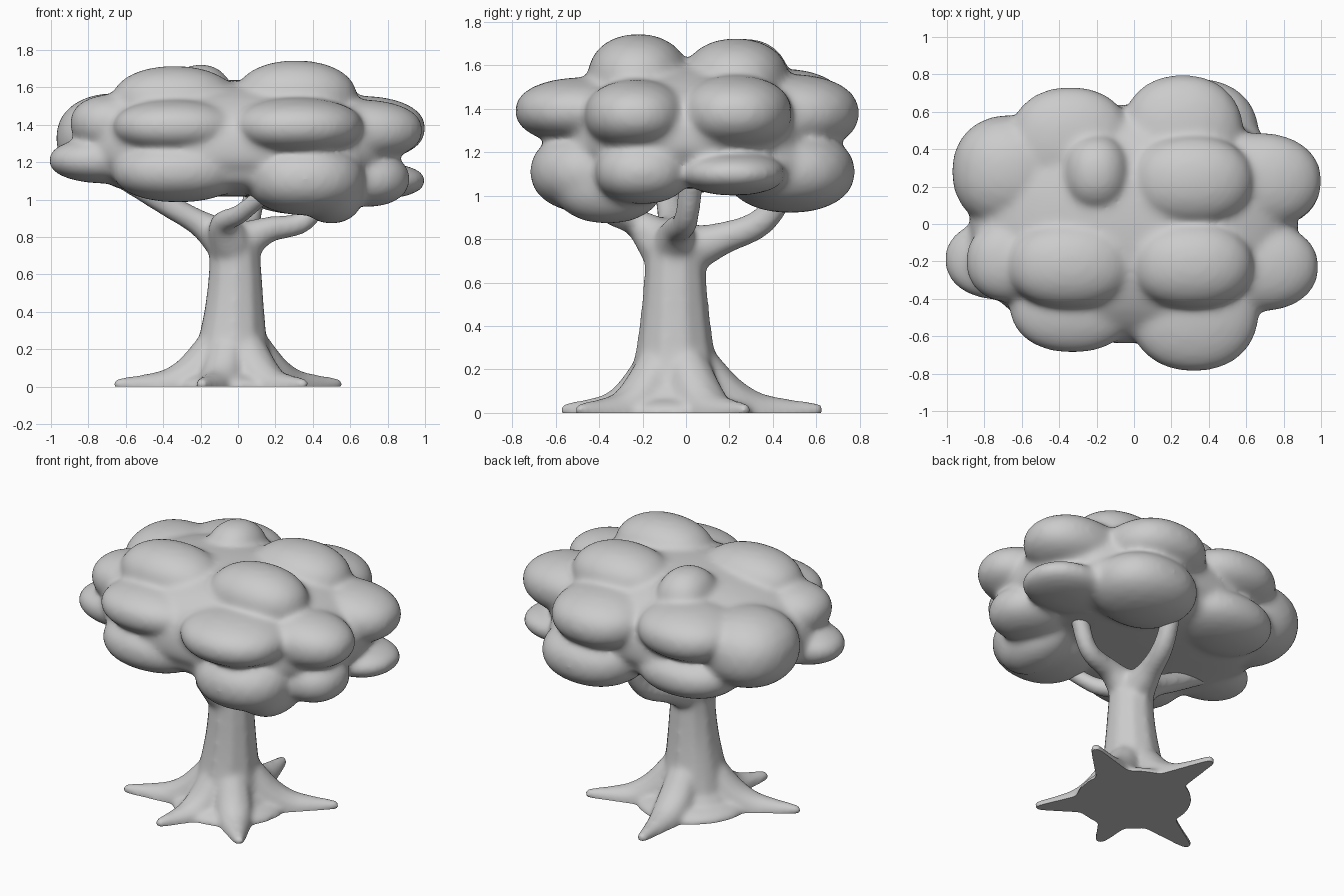
import bpy, bmesh
from mathutils import Vector


def blob(bm, c, r, p=2.0, seg=3):
    """Puffy ellipsoid: p > 2 makes it boxier."""
    vs = bmesh.ops.create_icosphere(bm, subdivisions=seg, radius=1)['verts']
    for v in vs:
        n = sum(abs(a) ** p for a in v.co) ** (1 / p)
        v.co = Vector([c[i] + r[i] * v.co[i] / n for i in range(3)])
    return vs


def limb(bm, pts, n=12):
    """Tapered limb: smooth chain of balls through (x, y, z, radius) points."""
    P = [Vector(p) for p in pts]
    P = [2 * P[0] - P[1]] + P + [2 * P[-1] - P[-2]]
    for i in range(1, len(P) - 2):
        a, b, c, d = P[i - 1:i + 3]
        for k in range(n + 1):
            t = k / n
            q = 0.5 * (2 * b + (c - a) * t + (2 * a - 5 * b + 4 * c - d) * t * t
                       + (3 * b - a - 3 * c + d) * t ** 3)
            r = max(q[3], 0.01)
            blob(bm, q[:3], (r, r, r), seg=2)


def fuse(bm, name, voxel, smooth, floor=None):
    """Weld all overlapping pieces into one smooth skin."""
    me = bpy.data.meshes.new(name)
    bm.to_mesh(me)
    bm.free()
    ob = bpy.data.objects.new(name, me)
    bpy.context.collection.objects.link(ob)
    m = ob.modifiers.new("weld", 'REMESH')
    m.mode = 'VOXEL'
    m.voxel_size = voxel
    s = ob.modifiers.new("soften", 'SMOOTH')
    s.factor, s.iterations = 0.5, smooth
    dg = bpy.context.evaluated_depsgraph_get()
    new = bpy.data.meshes.new_from_object(ob.evaluated_get(dg))
    ob.modifiers.clear()
    ob.data = new
    b = bmesh.new()
    b.from_mesh(new)
    if floor is not None:
        geom = b.verts[:] + b.edges[:] + b.faces[:]
        cut = bmesh.ops.bisect_plane(b, geom=geom, plane_co=(0, 0, floor),
                                     plane_no=(0, 0, 1), clear_inner=True)
        edges = [e for e in cut['geom_cut'] if isinstance(e, bmesh.types.BMEdge)]
        bmesh.ops.triangle_fill(b, edges=edges, use_beauty=True)
        bmesh.ops.recalc_face_normals(b, faces=b.faces[:])
    b.to_mesh(new)
    b.free()
    bpy.ops.object.select_all(action='DESELECT')
    ob.select_set(True)
    bpy.context.view_layer.objects.active = ob
    bpy.ops.object.shade_smooth_by_angle(angle=1.0)
    return ob


# Trunk with a flared foot
bm = bmesh.new()
limb(bm, [(-0.03, -0.05, 0.0, 0.25), (-0.03, -0.05, 0.2, 0.2), (-0.02, -0.05, 0.4, 0.168),
          (-0.015, -0.05, 0.6, 0.148), (-0.02, -0.05, 0.76, 0.14)])
blob(bm, (-0.03, -0.04, 0.0), (0.36, 0.36, 0.10))
blob(bm, (-0.03, -0.05, 0.0), (0.28, 0.28, 0.2))

# Roots, spreading from the trunk to five tips
for x, y in [(0.36, -0.5), (0.55, 0.28), (-0.1, 0.63), (-0.66, -0.27), (-0.2, -0.57)]:
    at = lambda t: (-0.02 + (x + 0.02) * t, -0.05 + (y + 0.05) * t)
    limb(bm, [(*at(0.14), 0.22, 0.11), (*at(0.32), 0.065, 0.125), (*at(0.52), 0.0, 0.105),
              (*at(0.75), 0.0, 0.068), (*at(0.96), 0.013, 0.036)])

# Branches reaching into the crown
for path in [
    [(-0.02, -0.02, 0.74, 0.125), (0.01, 0.16, 0.80, 0.08), (0.06, 0.36, 0.89, 0.066), (0.1, 0.5, 1.12, 0.06)],
    [(-0.05, -0.05, 0.77, 0.125), (-0.2, -0.06, 0.87, 0.075), (-0.4, -0.08, 0.985, 0.065), (-0.66, -0.1, 1.14, 0.06)],
    [(-0.01, -0.05, 0.75, 0.125), (0.15, -0.04, 0.835, 0.075), (0.36, 0.0, 0.89, 0.06), (0.47, 0.03, 1.1, 0.06)],
    [(-0.04, -0.09, 0.76, 0.125), (-0.08, -0.22, 0.87, 0.07), (0.02, -0.36, 0.93, 0.055), (0.2, -0.5, 1.08, 0.05)],
]:
    limb(bm, path)
fuse(bm, "trunk", 0.013, 25, floor=0.0)

# Crown core, flatter underneath
bm = bmesh.new()
for v in blob(bm, (0, 0, 1.25), (0.88, 0.64, 0.39), p=2.3, seg=4):
    if v.co.z < 1.25:
        v.co.z = 1.25 + (v.co.z - 1.25) * 0.6
blob(bm, (0, 0, 1.17), (0.74, 0.6, 0.155), p=3, seg=4)

# Crown lobes: centre, radii
lobes = [
    # top
    ((0.31, -0.22, 1.54), (0.33, 0.235, 0.205)), ((-0.34, -0.22, 1.52), (0.34, 0.235, 0.195)),
    ((0.31, 0.23, 1.53), (0.33, 0.245, 0.195)), ((-0.2, 0.27, 1.52), (0.18, 0.21, 0.205)),
    # front
    ((0.32, -0.47, 1.39), (0.35, 0.32, 0.155)), ((-0.33, -0.43, 1.39), (0.34, 0.26, 0.145)),
    ((0.36, -0.42, 1.11), (0.32, 0.3, 0.195)), ((0.5, -0.36, 1.06), (0.18, 0.26, 0.19)),
    ((-0.32, -0.41, 1.15), (0.35, 0.26, 0.165)),
    # right
    ((0.66, -0.23, 1.37), (0.33, 0.24, 0.165)), ((0.66, 0.23, 1.38), (0.345, 0.26, 0.175)),
    ((0.69, -0.2, 1.11), (0.23, 0.22, 0.15)), ((0.72, 0.22, 1.1), (0.285, 0.24, 0.1)),
    # back
    ((0.26, 0.48, 1.38), (0.33, 0.32, 0.18)), ((-0.34, 0.44, 1.42), (0.33, 0.295, 0.165)),
    ((0.33, 0.48, 1.11), (0.34, 0.3, 0.19)), ((-0.33, 0.42, 1.15), (0.34, 0.27, 0.155)),
    ((0.52, 0.36, 1.14), (0.2, 0.2, 0.14)),
    # left
    ((-0.66, -0.2, 1.41), (0.24, 0.22, 0.155)), ((-0.66, 0.28, 1.33), (0.315, 0.305, 0.24)),
    ((-0.7, -0.19, 1.21), (0.315, 0.22, 0.125)),
]
for c, r in lobes:
    blob(bm, c, r, 2.2)
fuse(bm, "leaf_crown", 0.015, 30)
